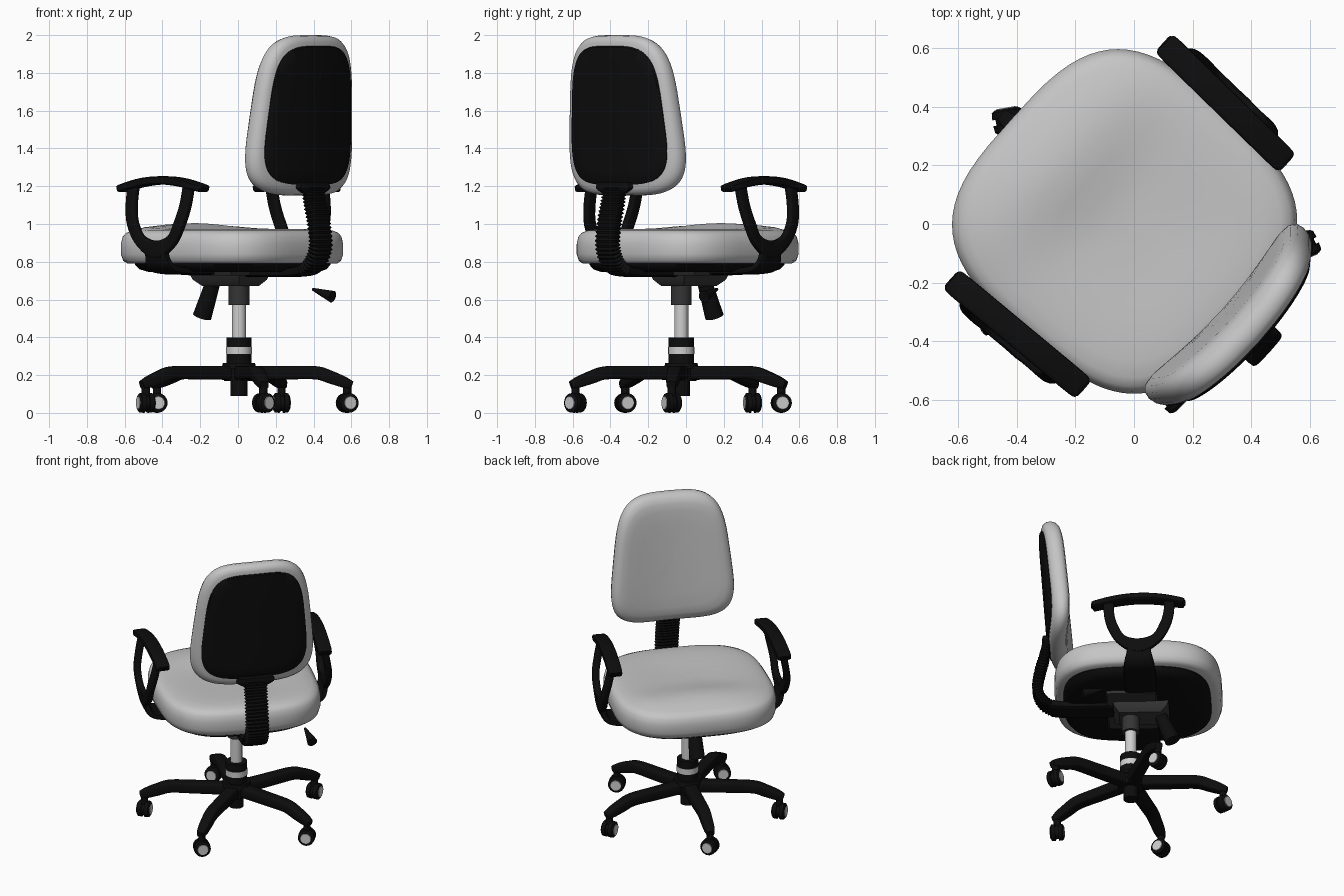
import bpy, bmesh, math
from mathutils import Matrix, Vector as V

if "Cube" in bpy.data.objects:
    bpy.data.objects.remove(bpy.data.objects["Cube"])

def mat(name, v):
    m = bpy.data.materials.new(name)
    m.diffuse_color = (v, v, v, 1)
    m.use_nodes = True
    m.node_tree.nodes["Principled BSDF"].inputs["Base Color"].default_value = m.diffuse_color
    return m
BLACK, DARK = mat("black plastic", .004), mat("dark grey metal", .035)
FABRIC, LIGHT = mat("light grey fabric", .56), mat("light grey metal", .62)

ORIGIN = Matrix.Translation((.005, -.025, 0))
CHAIR = ORIGIN @ Matrix.Rotation(math.radians(228), 4, 'Z')   # local +Y = rear of chair

def loft(name, rings, material, M=CHAIR, angle=40):
    """Skin a list of equal-length point rings and close both ends."""
    bm = bmesh.new()
    vs = [[bm.verts.new(M @ V(p)) for p in r] for r in rings]
    n = len(vs[0])
    for a, b in zip(vs, vs[1:]):
        for i in range(n):
            bm.faces.new((a[i], a[(i + 1) % n], b[(i + 1) % n], b[i]))
    bm.faces.new(vs[0])
    bm.faces.new(vs[-1])
    bmesh.ops.recalc_face_normals(bm, faces=bm.faces)
    me = bpy.data.meshes.new(name)
    bm.to_mesh(me)
    bm.free()
    me.materials.append(material)
    me.polygons.foreach_set("use_smooth", [True] * len(me.polygons))
    me.set_sharp_from_angle(angle=math.radians(angle))
    ob = bpy.data.objects.new(name, me)
    bpy.context.collection.objects.link(ob)
    return ob

def sp(v, n):
    return math.copysign(abs(v) ** (2 / n), v)

def squircle(n, count):
    return [(sp(math.cos(2 * math.pi * i / count), n), sp(math.sin(2 * math.pi * i / count), n))
            for i in range(count)]

def spline(pts, steps):
    """Catmull-Rom resampling of points of any dimension."""
    p = [pts[0]] + list(pts) + [pts[-1]]
    out = []
    for k in range(len(pts) - 1):
        a, b, c, d = p[k:k + 4]
        for s in range(steps):
            t = s / steps
            out.append([.5 * (2 * y + (z - x) * t + (2 * x - 5 * y + 4 * z - w) * t * t
                        + (3 * y - x - 3 * z + w) * t ** 3) for x, y, z, w in zip(a, b, c, d)])
    return out + [list(pts[-1])]

def sweep(name, pts, side, material, M=CHAIR, steps=6, n=5, ribs=None):
    """pts: (x, y, z, width along side, thickness)."""
    q = spline(pts, steps)
    rings = []
    for i, p in enumerate(q):
        T = (V(q[min(i + 1, len(q) - 1)][:3]) - V(q[max(i - 1, 0)][:3])).normalized()
        S = V(side)
        S = (S - T * S.dot(T)).normalized()
        N = T.cross(S)
        f = .84 if ribs and i > ribs and i % 2 else 1
        rings.append([V(p[:3]) + S * a * p[3] * f / 2 + N * b * p[4] * f / 2
                      for a, b in squircle(n, 16)])
    return loft(name, rings, material, M)

def rod(name, a, b, r1, r2, material, M=ORIGIN, n=28):
    a, b = V(a), V(b)
    R = (b - a).to_track_quat('Z', 'Y')
    ring = lambda c, r: [c + R @ V((r * math.cos(2 * math.pi * i / n), r * math.sin(2 * math.pi * i / n), 0))
                         for i in range(n)]
    return loft(name, [ring(a, r1), ring(b, r2)], material, M)

# seat cushion
def seat_ring(s, z, hump=0):
    out = []
    for cx, cy in squircle(3.2, 72):
        x, y = cx * .51 * (1 - .035 * cy) * s, (cy * .475 if cy > 0 else cy * .57) * s
        h = .032 * math.exp(-((y + .33) / .14) ** 2 - (x / .33) ** 2) if hump else 0
        out.append((x, y, z + h))
    return out
seat = [(.8, .79), (.94, .79), (.98, .805), (1, .84), (1, .895), (.985, .932), (.955, .953), (.9, .965)]
top = [(.8, .972), (.68, .974), (.55, .973), (.42, .97), (.28, .967), (.15, .965), (.04, .965)]
loft("seat cushion", [seat_ring(*p) for p in seat] + [seat_ring(s, z, 1) for s, z in top], FABRIC)
loft("seat underside shell", [seat_ring(*p) for p in ((.88, .8), (.88, .785), (.84, .76), (.76, .745))], BLACK)

# backrest cushion and rear panel, curved around the sitter
def back_ring(s, off):
    out = []
    for cx, cz in squircle(4, 72):
        x, k = cx * .375 * s * (1 - .13 * cz * s), cz * s
        out.append((x, .482 + .03 * k - .35 * x * x + off, 1.575 + .425 * k))
    return out
cushion = [(.04, -.064), (.3, -.064), (.55, -.064), (.75, -.062), (.86, -.057), (.94, -.044), (.985, -.022),
           (1, .003), (.99, .028), (.96, .046), (.91, .055), (.8, .057), (.5, .057), (.05, .057)]
loft("backrest cushion", [back_ring(*p) for p in cushion], FABRIC)
panel = [(.86, .045), (.865, .06), (.85, .066), (.7, .068), (.4, .068), (.05, .068)]
loft("backrest rear panel", [back_ring(*p) for p in panel], BLACK)

# ribbed spine joining seat and backrest
sweep("backrest spine", [(0, .1, .745, .15, .05), (0, .4, .745, .15, .05), (0, .52, .775, .15, .06),
      (0, .58, .87, .15, .065), (0, .57, 1.0, .15, .065), (0, .54, 1.12, .15, .06),
      (0, .525, 1.21, .15, .05)], (1, 0, 0), BLACK, steps=12, ribs=20)
sweep("spine bracket", [(0, .525, 1.16, .14, .04), (0, .528, 1.19, .24, .05), (0, .53, 1.22, .22, .04)],
      (1, 0, 0), BLACK)

# armrests, mirrored
U = [(-.26, 1.21), (-.255, 1.1), (-.23, 1.0), (-.175, .91), (-.07, .865), (.035, .91), (.09, 1.0),
     (.115, 1.1), (.12, 1.21)]
for sx, tag in ((1, "left"), (-1, "right")):
    def ax(x, y):
        return sx * (x - .04 * (y + .065))
    sweep(tag + " arm pad", [(ax(.53, y), y, z, w, t) for y, z, w, t in (
        (-.348, 1.187, .07, .025), (-.335, 1.19, .088, .04), (-.2, 1.22, .09, .045), (-.065, 1.231, .09, .045),
        (.07, 1.22, .09, .045), (.205, 1.19, .088, .04), (.218, 1.187, .07, .025))], (1, 0, 0), BLACK)
    sweep(tag + " arm loop", [(ax(.535 + .04 * min(1, (1.21 - z) / .2), y), y, z, .04,
          .065 + .03 * (z < .9)) for y, z in U], (1, 0, 0), BLACK)
    sweep(tag + " arm stem", [(ax(x, -.07), -.07, z, w, .04) for x, z, w in (
        (.575, .9, .17), (.57, .84, .15), (.545, .78, .18), (.46, .755, .2), (.22, .75, .2))],
        (0, 1, 0), BLACK)

# tilt mechanism under the seat
def rect(hx, y0, y1, z):
    return [(-hx, y0, z), (hx, y0, z), (hx, y1, z), (-hx, y1, z)]
loft("mounting plate", [rect(.23, -.17, .15, .75), rect(.22, -.16, .14, .728)], DARK)
loft("tilt mechanism", [rect(.12, -.24, .11, .732), rect(.11, -.23, .1, .705), rect(.08, -.19, .07, .672)], DARK)
rod("tension knob", (0, -.19, .68), (0, -.262, .51), .04, .05, BLACK, CHAIR)
rod("height lever", (.39, .19, .655), (.495, .12, .615), .007, .032, BLACK)

# gas column and hub
for name, r1, r2, z0, z1, m in (
        ("upper sleeve", .055, .055, .57, .72, DARK), ("gas lift rod", .037, .037, .38, .6, LIGHT),
        ("column cover", .067, .067, .25, .4, BLACK), ("column band", .069, .069, .312, .35, LIGHT),
        ("hub collar", .092, .085, .235, .265, BLACK), ("base hub", .08, .085, .17, .25, BLACK),
        ("hub socket", .045, .045, .09, .19, BLACK)):
    rod(name, (0, 0, z0), (0, 0, z1), r1, r2, m)

# five legs with twin-wheel casters
for i, swivel in enumerate((-66, 10, -80, 18, -45)):
    a = math.radians(-5 + 72 * i)
    sweep(f"base leg {i+1}", [(.03, 0, .212, .085, .075), (.25, 0, .213, .08, .072), (.41, 0, .212, .075, .07),
          (.49, 0, .188, .07, .068), (.56, 0, .162, .062, .058), (.6, 0, .148, .045, .04)],
          (0, 1, 0), BLACK, ORIGIN @ Matrix.Rotation(a, 4, 'Z'))
    C = ORIGIN @ Matrix.Translation((.575 * math.cos(a), .575 * math.sin(a), .053)) \
        @ Matrix.Rotation(math.radians(swivel), 4, 'Z')
    rod(f"caster post {i+1}", (0, 0, .02), (0, 0, .1), .022, .022, BLACK, C, 16)
    rod(f"caster body {i+1}", (-.012, 0, 0), (.012, 0, 0), .042, .042, BLACK, C)
    for s in (-1, 1):
        rod(f"caster wheel {i+1}", (s * .01, 0, 0), (s * .034, 0, 0), .053, .051, BLACK, C)
        rod(f"caster wheel rim {i+1}", (s * .034, 0, 0), (s * .042, 0, 0), .051, .04, BLACK, C)
        rod(f"caster cap {i+1}", (s * .04, 0, 0), (s * .045, 0, 0), .036, .033, LIGHT, C)
